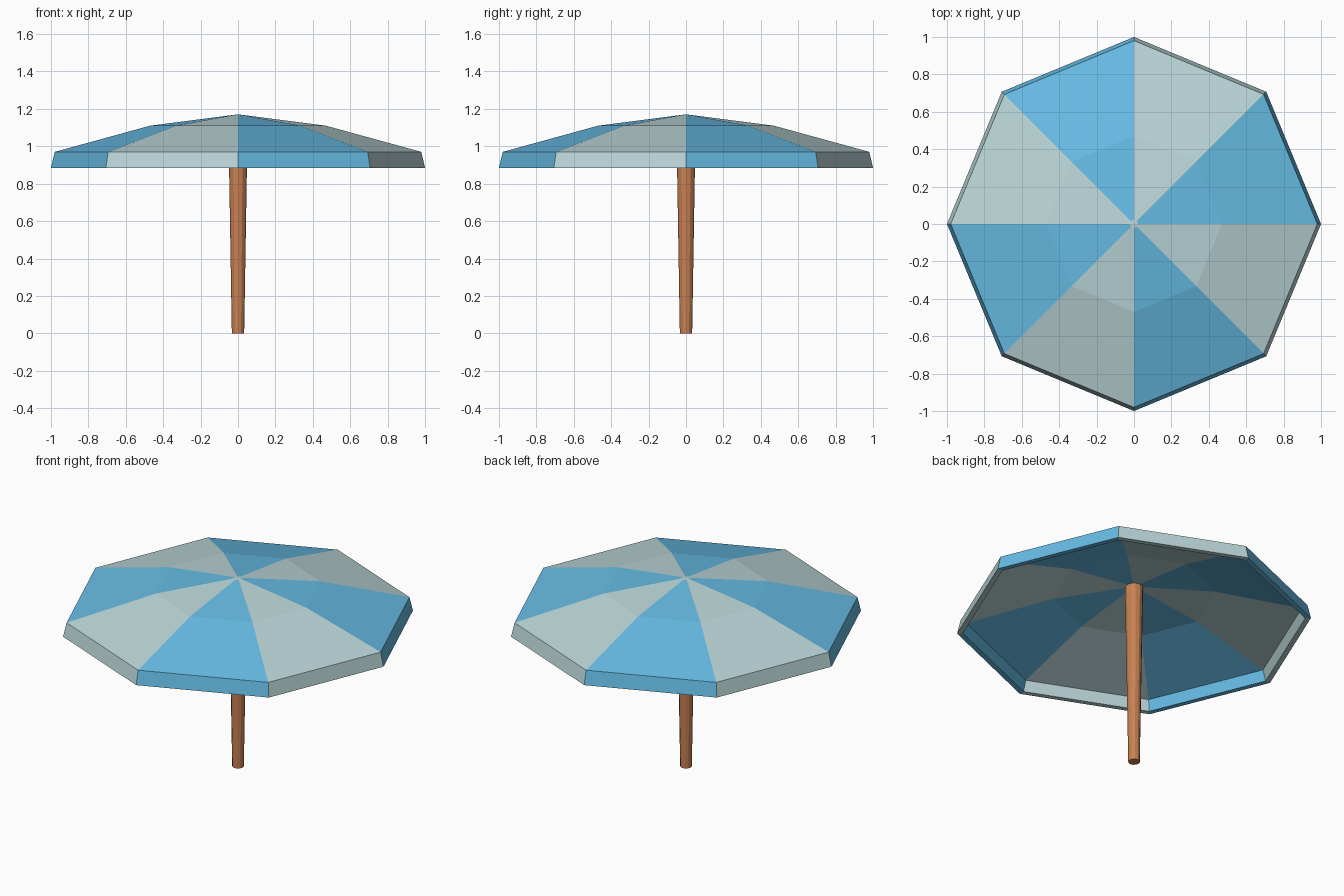
import bpy, bmesh, math

if "Cube" in bpy.data.objects:
    bpy.data.objects.remove(bpy.data.objects["Cube"])


def material(name, colour):
    m = bpy.data.materials.new(name)
    m.diffuse_color = (*colour, 1)
    m.use_nodes = True
    m.node_tree.nodes["Principled BSDF"].inputs["Base Color"].default_value = m.diffuse_color
    return m


BLUE = material("blue cloth", (0.133, 0.497, 0.775))
PALE = material("pale cloth", (0.497, 0.672, 0.686))
WOOD = material("wood", (0.578, 0.223, 0.087))


def lathe(name, profile, sides, mats):
    """Turn a (radius, z) profile that starts and ends on the axis."""
    bm = bmesh.new()
    rings = []
    for r, z in profile:
        if r == 0:
            rings.append([bm.verts.new((0, 0, z))] * sides)
        else:
            rings.append([bm.verts.new((r * math.cos(math.tau * i / sides),
                                        r * math.sin(math.tau * i / sides), z))
                          for i in range(sides)])
    for a, b in zip(rings, rings[1:]):
        for i in range(sides):
            j = (i + 1) % sides
            corners = list(dict.fromkeys((a[i], a[j], b[j], b[i])))
            face = bm.faces.new(corners)
            # alternate panels; the little cap at the tip is all pale
            tip = max(v.co.xy.length for v in corners) < 0.03
            if len(mats) > 1:
                face.material_index = 1 if tip else i % 2
    bmesh.ops.recalc_face_normals(bm, faces=bm.faces[:])
    mesh = bpy.data.meshes.new(name)
    bm.to_mesh(mesh)
    bm.free()
    for m in mats:
        mesh.materials.append(m)
    ob = bpy.data.objects.new(name, mesh)
    bpy.context.collection.objects.link(ob)
    return ob


# Canopy: outer cloth with valance, lower lip, then inner cloth
lathe("canopy", [(0, 1.17), (0.022, 1.168), (0.47, 1.11), (0.98, 0.97),
                 (1.0, 0.885), (0.967, 0.885), (0.948, 0.95),
                 (0.46, 1.083), (0, 1.14)], 8, [BLUE, PALE])

# Pole: tapered, wider at the top, reaching into the canopy
lathe("pole", [(0, 0), (0.033, 0), (0.052, 1.145), (0, 1.145)], 12, [WOOD])
